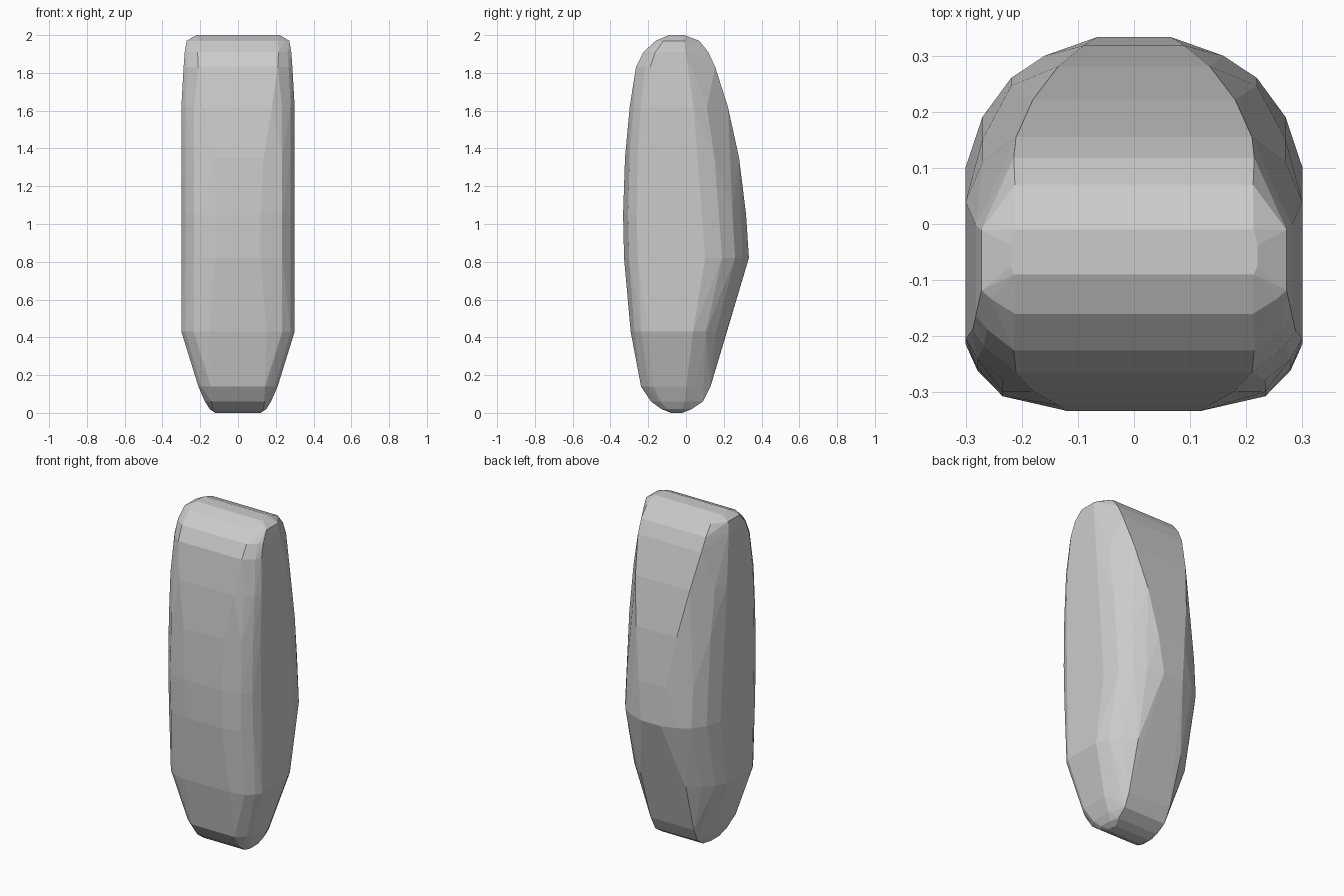
import bpy, bmesh

if "Cube" in bpy.data.objects:
    bpy.data.objects.remove(bpy.data.objects["Cube"])

# Horizontal sections: height, half width, front y, back y, flat share of front/back edges
SECTIONS = [
    (0.00, 0.12, -0.08, -0.02, 0.95),
    (0.02, 0.15, -0.13, 0.03, 0.90),
    (0.06, 0.175, -0.185, 0.09, 0.80),
    (0.14, 0.21, -0.238, 0.13, 0.68),
    (0.43, 0.30, -0.293, 0.215, 0.50),
    (0.82, 0.30, -0.328, 0.333, 0.22),
    (1.05, 0.30, -0.333, 0.318, 0.30),
    (1.35, 0.30, -0.323, 0.281, 0.45),
    (1.62, 0.30, -0.298, 0.222, 0.60),
    (1.83, 0.288, -0.265, 0.155, 0.73),
    (1.91, 0.282, -0.225, 0.118, 0.76),
    (1.97, 0.272, -0.16, 0.07, 0.78),
    (2.00, 0.22, -0.09, -0.01, 0.97),
]
# Rounded outline of one half, as shares of half width and half depth
OUTLINE = [(0.40, -1), (0.78, -0.92), (0.93, -0.78), (1, -0.64),
           (1, 0.30), (0.90, 0.57), (0.73, 0.78), (0.53, 0.90), (0.20, 1)]

# Faceted upright block: convex skin around all mirrored sections
bm = bmesh.new()
for z, half, front, back, flat in SECTIONS:
    mid, depth = (front + back) / 2, (back - front) / 2
    for u, v in OUTLINE:
        if abs(v) == 1:
            u = max(u, flat)
        for side in (-1, 1):
            bm.verts.new((side * u * half, mid + v * depth, z))
hull = bmesh.ops.convex_hull(bm, input=bm.verts)
unused = {g for g in hull["geom_interior"] + hull["geom_unused"]
          if isinstance(g, bmesh.types.BMVert)}
bmesh.ops.delete(bm, geom=list(unused), context='VERTS')
bmesh.ops.dissolve_limit(bm, angle_limit=0.03, verts=bm.verts, edges=bm.edges)
bmesh.ops.recalc_face_normals(bm, faces=bm.faces)

mesh = bpy.data.meshes.new("faceted_block")
bm.to_mesh(mesh)
bm.free()
block = bpy.data.objects.new("faceted_block", mesh)
bpy.context.collection.objects.link(block)
